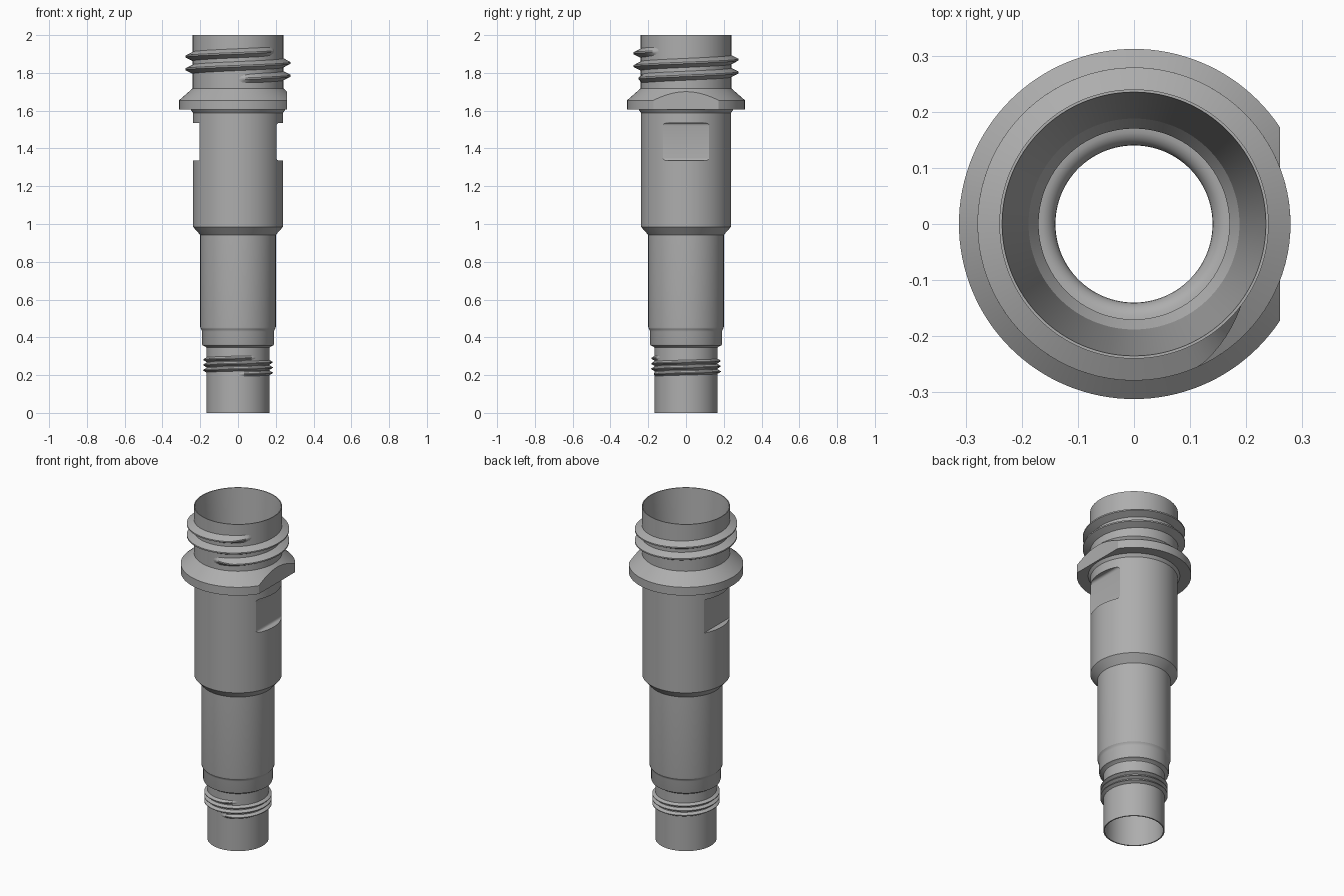
import bpy, bmesh, math

if "Cube" in bpy.data.objects:
    bpy.data.objects.remove(bpy.data.objects["Cube"], do_unlink=True)

SEGMENTS = 128
steel = bpy.data.materials.new("brushed grey")
steel.use_nodes = True
GREY = (0.42, 0.42, 0.42, 1)
steel.diffuse_color = GREY
steel.node_tree.nodes["Principled BSDF"].inputs["Base Color"].default_value = GREY


def finish(name, bm):
    """Turn a bmesh into a named, smooth-shaded object."""
    bmesh.ops.recalc_face_normals(bm, faces=bm.faces)
    mesh = bpy.data.meshes.new(name)
    bm.to_mesh(mesh)
    bm.free()
    mesh.materials.append(steel)
    obj = bpy.data.objects.new(name, mesh)
    bpy.context.collection.objects.link(obj)
    return obj


def smooth(obj):
    bpy.ops.object.select_all(action='DESELECT')
    obj.select_set(True)
    bpy.context.view_layer.objects.active = obj
    bpy.ops.object.shade_smooth_by_angle(angle=math.radians(25))


def sweep(bm, rings, closed):
    """Skin a list of closed vertex rings."""
    n = len(rings)
    for i in range(n if closed else n - 1):
        a, b = rings[i], rings[(i + 1) % n]
        for j in range(len(a)):
            k = (j + 1) % len(a)
            bm.faces.new((a[j], a[k], b[k], b[j]))


def lathe(name, profile):
    bm = bmesh.new()
    rings = []
    for i in range(SEGMENTS):
        t = math.tau * i / SEGMENTS
        rings.append([bm.verts.new((r * math.cos(t), r * math.sin(t), z)) for r, z in profile])
    sweep(bm, rings, True)
    return finish(name, bm)


def thread(name, root, crest, z0, pitch, turns, base, tip, start):
    """Right-handed helical ridge that fades out at both ends."""
    bm = bmesh.new()
    steps = int(turns * 96)
    rings = []
    for i in range(steps + 1):
        t = start + math.tau * turns * i / steps
        z = z0 + pitch * turns * i / steps
        fade = min(1, 0.05 + i / 8, 0.05 + (steps - i) / 8)
        top = root + (crest - root) * fade
        section = [(root, -base), (top, -tip), (top, tip), (root, base)]
        rings.append([bm.verts.new((r * math.cos(t), r * math.sin(t), z + h)) for r, h in section])
    sweep(bm, rings, False)
    bm.faces.new(rings[0])
    bm.faces.new(rings[-1])
    smooth(finish(name, bm))


def cut_sides(body, inner_x, z0, z1, bevel):
    """Mill a flat on both sides of the body."""
    for side in (-1, 1):
        bm = bmesh.new()
        bmesh.ops.create_cube(bm, size=1)
        for v in bm.verts:
            v.co.x = side * (inner_x + (v.co.x + 0.5) * 0.3)
            v.co.z = z0 if v.co.z < 0 else z1
        if bevel:
            edges = [e for e in bm.edges
                     if all(abs(abs(v.co.x) - inner_x) < 1e-4 for v in e.verts)
                     and abs(e.verts[0].co.z - e.verts[1].co.z) < 1e-4]
            bmesh.ops.bevel(bm, geom=edges, offset=bevel, segments=4,
                            profile=0.5, affect='EDGES')
        cutter = finish("flat_cutter", bm)
        cutter.hide_render = True
        mod = body.modifiers.new("flat", 'BOOLEAN')
        mod.operation = 'DIFFERENCE'
        mod.solver = 'EXACT'
        mod.object = cutter
        bpy.context.view_layer.objects.active = body
        bpy.ops.object.modifier_apply(modifier=mod.name)
        bpy.data.objects.remove(cutter, do_unlink=True)


# Stepped tube: outside from bottom to top, then the bore back down
outside = [(0.167, 0), (0.167, 0.345), (0.172, 0.35), (0.187, 0.357), (0.19, 0.365),
           (0.19, 0.43), (0.193, 0.44), (0.199, 0.448), (0.2, 0.456),
           (0.2, 0.942), (0.238, 0.985), (0.238, 1.588), (0.25, 1.605),
           (0.312, 1.605), (0.312, 1.655), (0.24, 1.718), (0.24, 2.0)]
throat = [(0.14 + 0.03 * (1 - math.sin(a)), 1.2 + 0.03 * math.cos(a))
          for a in (math.pi / 2 * i / 6 for i in range(7))]
bore = [(0.235, 2.0), (0.188, 1.45), (0.17, 1.42)] + throat + [(0.14, 0.45), (0.16, 0.42), (0.16, 0)]
body = lathe("stepped_tube_body", outside + bore)

# Wrench flats on the collar and on the upper barrel
cut_sides(body, 0.26, 1.602, 1.74, 0)
cut_sides(body, 0.204, 1.335, 1.535, 0.014)
smooth(body)

# Coarse top thread and fine bottom thread
thread("top_thread", 0.236, 0.279, 1.768, 0.068, 2.15, 0.026, 0.004, -math.pi / 2)
thread("bottom_thread", 0.165, 0.184, 0.205, 0.028, 3.1, 0.013, 0.002, -math.pi / 2)
